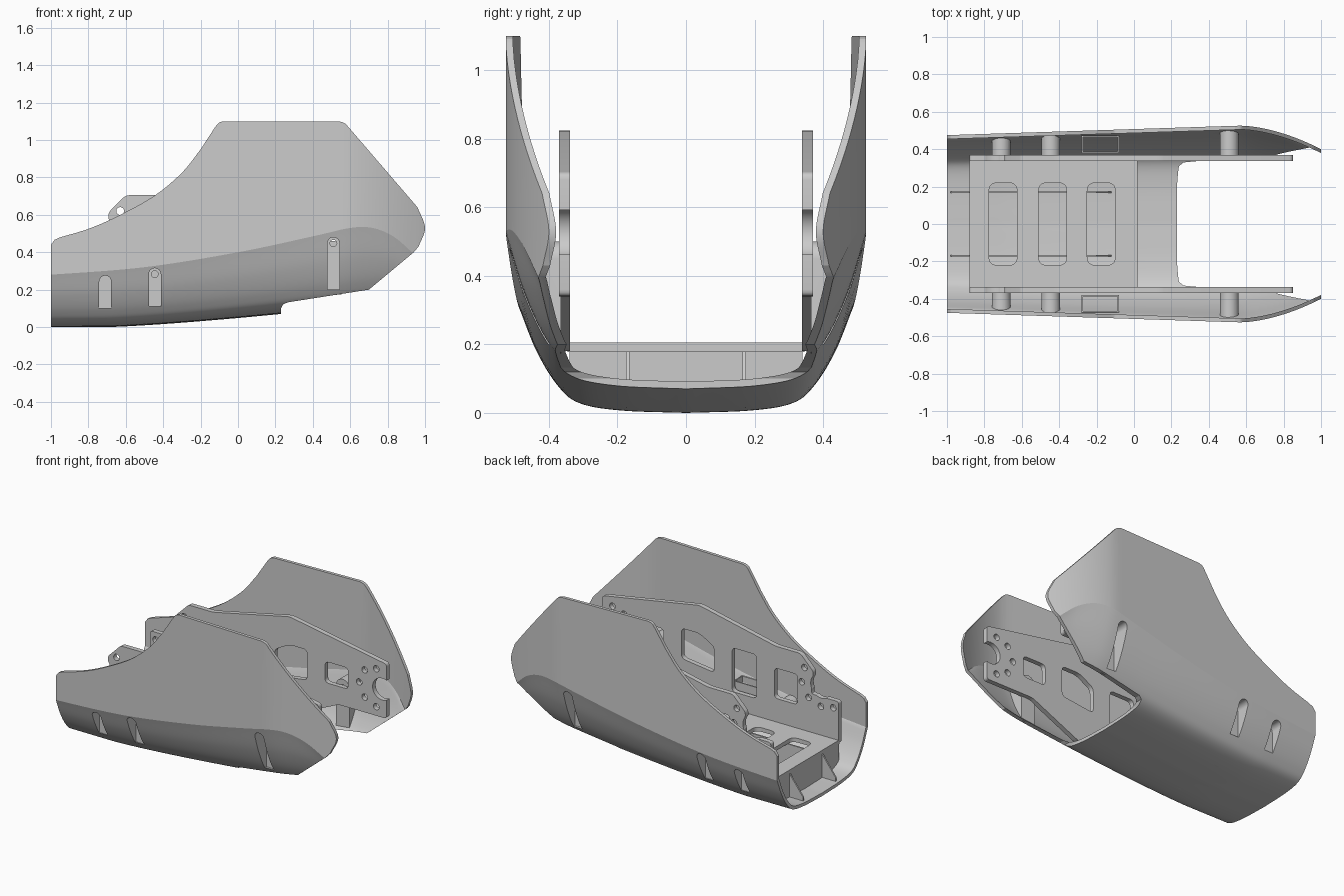
import bpy, bmesh, math
from mathutils import Vector

if "Cube" in bpy.data.objects:
    bpy.data.objects.remove(bpy.data.objects["Cube"])

T = 0.021  # shell thickness


def make(name, bm):
    bmesh.ops.recalc_face_normals(bm, faces=bm.faces)
    me = bpy.data.meshes.new(name)
    bm.to_mesh(me)
    bm.free()
    ob = bpy.data.objects.new(name, me)
    bpy.context.collection.objects.link(ob)
    return ob


def prism(name, polys, axis="y"):
    """Extrude each (points, start, end) along y (points are x,z) or z (points are x,y)."""
    bm = bmesh.new()
    for pts, a, b in polys:
        co = (lambda p, d: (p[0], d, p[1])) if axis == "y" else (lambda p, d: (p[0], p[1], d))
        lo = [bm.verts.new(co(p, a)) for p in pts]
        hi = [bm.verts.new(co(p, b)) for p in pts]
        bm.faces.new(lo)
        bm.faces.new(hi)
        for i in range(len(pts)):
            j = (i + 1) % len(pts)
            bm.faces.new((lo[i], lo[j], hi[j], hi[i]))
    return make(name, bm)


def apply(ob, mod):
    with bpy.context.temp_override(object=ob, active_object=ob, selected_objects=[ob]):
        bpy.ops.object.modifier_apply(modifier=mod.name)


def boolean(ob, tool, op="DIFFERENCE", keep=False):
    m = ob.modifiers.new("cut", "BOOLEAN")
    m.operation, m.object, m.solver = op, tool, "EXACT"
    apply(ob, m)
    if not keep:
        bpy.data.objects.remove(tool)


def mirror_y(ob):
    m = ob.modifiers.new("mirror", "MIRROR")
    m.use_axis = (False, True, False)
    m.use_mirror_merge = False
    apply(ob, m)


def smooth(ob, deg):
    bpy.ops.object.select_all(action="DESELECT")
    ob.select_set(True)
    bpy.context.view_layer.objects.active = ob
    bpy.ops.object.shade_smooth_by_angle(angle=math.radians(deg))


def spline(pts, n):
    """Catmull-Rom through 2D points, n samples per span."""
    p = [Vector(q) for q in pts]
    p = [2 * p[0] - p[1]] + p + [2 * p[-1] - p[-2]]
    out = []
    for i in range(1, len(p) - 2):
        a, b, c, d = p[i - 1:i + 3]
        for k in range(n):
            t = k / n
            out.append(0.5 * (2 * b + (c - a) * t + (2 * a - 5 * b + 4 * c - d) * t * t
                              + (3 * b - a - 3 * c + d) * t ** 3))
    return out + [p[-2]]


def rounded(pts, r, n=6):
    """Polygon with its corners rounded by quadratic arcs."""
    out, m = [], len(pts)
    for i in range(m):
        a, b, c = Vector(pts[i - 1]), Vector(pts[i]), Vector(pts[(i + 1) % m])
        s, e = b + (a - b).normalized() * r, b + (c - b).normalized() * r
        for k in range(n + 1):
            t = k / n
            out.append(s * (1 - t) ** 2 + b * (2 * t * (1 - t)) + e * t * t)
    return out


def rect(x0, x1, y0, y1):
    return [(x0, y0), (x1, y0), (x1, y1), (x0, y1)]


def circle(x, z, r, n=28):
    return [(x + r * math.cos(2 * math.pi * k / n), z + r * math.sin(2 * math.pi * k / n)) for k in range(n)]


def arch(x, z0, z1, r, n=14):
    return [(x - r, z0), (x + r, z0)] + [
        (x + r * math.cos(math.pi * k / n), z1 - r + r * math.sin(math.pi * k / n)) for k in range(n + 1)]


# Shell cross-section, varying along x
CREASE = spline([(-1.1, .275), (-1, .28), (-.5, .32), (0, .40), (.4, .485), (.6, .53),
                 (.72, .53), (.83, .485), (.93, .40), (1.1, .24)], 10)
LOWER = spline([(0, 0), (.4, .025), (.65, .1), (.78, .28), (.9, .6), (1, 1)], 8)


def crease(x):
    for a, b in zip(CREASE, CREASE[1:]):
        if x <= b.x:
            return a.y + (b.y - a.y) * (x - a.x) / (b.x - a.x)


def section(x, off):
    w = .527 - .0325 * (.6 - x) if x < .6 else .527
    if x > .55:
        w -= .127 * ((x - .55) / .45) ** 1.8
    b = .07 * (max(x + .7, 0) / .93) ** 1.3
    c = crease(x)
    half = [Vector((p.x * w, b + p.y * (c - b))) for p in LOWER] + [Vector((w, 1.25))]
    full = [Vector((-p.x, p.y)) for p in reversed(half[1:])] + half
    out = []
    for i, p in enumerate(full):
        t = full[min(i + 1, len(full) - 1)] - full[max(i - 1, 0)]
        t.normalize()
        out.append(p + Vector((-t.y, t.x)) * off)
    out[0].y = out[-1].y = 1.25
    return out


def loft(name, outer, inner=None):
    bm, rings = bmesh.new(), []
    for i in range(71):
        x = -1.04 + 2.08 * i / 70
        pts = section(x, outer)
        if inner is not None:
            pts = pts + section(x, inner)[::-1]
        rings.append([bm.verts.new((x, p.x, p.y)) for p in pts])
    for r, s in zip(rings, rings[1:]):
        for i in range(len(r)):
            j = (i + 1) % len(r)
            bm.faces.new((r[i], r[j], s[j], s[i]))
    bm.faces.new(rings[0])
    bm.faces.new(rings[-1])
    return make(name, bm)


# Outer shell, trimmed to its side outline
shell = loft("outer_shell", 0, T)
outline = [(-1, -.2), (.23, -.2), (.23, .1), (.24, .12), (.265, .132), (.7, .2), (.94, .4)]
outline += spline([(.965, .43), (1, .53), (.96, .64)], 6)
outline += spline([(.59, 1.07), (.57, 1.09), (.54, 1.1)], 3)
outline += spline([(-.08, 1.1), (-.105, 1.09), (-.125, 1.065)], 3)
outline += spline([(-.2, .95), (-.3, .825), (-.45, .7), (-.65, .59), (-.8, .525), (-.95, .48)], 6)
outline += [(-.98, .467), (-1, .44)]
boolean(shell, prism("trim", [(outline, -.8, .8)]), "INTERSECT")

# Mounting posts between shell and plates, with recessed pockets open to the outside
SPOTS = [(-.71, .10, .275), (-.445, .11, .315), (.51, .20, .48)]
core = loft("clip_core", T / 2)
posts = prism("mounting_posts", [(arch(x, a - .03, b + .02, .05), .365, .7) for x, a, b in SPOTS])
boolean(posts, core, "INTERSECT", keep=True)
pockets = [(arch(x, a, b, .032), .386, .75) for x, a, b in SPOTS]
boolean(posts, prism("pocket", pockets))
boolean(posts, prism("screw_hole", [(circle(x, b - .032, .018), .3, .5) for x, a, b in SPOTS[1:]]))
mirror_y(posts)
boolean(shell, prism("pocket", pockets + [(p, -a, -b) for p, a, b in pockets]))

# Thin-walled box socket on the inside of each wall
box = prism("box_socket", [(rect(-.28, -.08, .38, .472), .1, .37)], "z")
boolean(box, prism("hollow", [(rect(-.272, -.088, .388, .464), 0, .6)], "z"))
boolean(box, core, "INTERSECT")
mirror_y(box)

# Upright side plates
plate = rounded([(-.88, .18), (.15, .18), (.5, .34), (.85, .34), (.85, .7), (.14, .825), (-.42, .705),
                 (-.6, .705), (-.695, .61), (-.68, .46), (-.88, .46)], .02, 4)
side = prism("side_plates", [(plate, .338, .37)])
windows = [[(.03, .41), (.27, .44), (.27, .64), (.14, .64), (.03, .58)],
           rect(.4, .57, .46, .6), rect(-.28, -.1, .32, .61), rect(-.58, -.41, .36, .56)]
holes = [(.775, .65), (.69, .62), (.65, .53), (.69, .44), (.775, .40),
         (-.63, .62), (-.61, .52), (-.66, .43), (-.75, .395), (-.84, .41)]
cuts = [(rounded(w, .03), .3, .4) for w in windows]
cuts += [(circle(x, z, .021), .3, .4) for x, z in holes]
cuts += [(circle(.82, .527, .072), .3, .4), (circle(-.755, .53, .08), .3, .4)]
boolean(side, prism("openings", cuts))
mirror_y(side)

# Floor plate with three long slots
floor = prism("floor_plate", [(rect(-.88, .02, -.345, .345), .178, .205)], "z")
boolean(floor, prism("slots", [(rounded(rect(x, x + .15, -.22, .22), .045), .1, .3)
                               for x in (-.775, -.51, -.25)], "z"))

# Ribs and cross wall holding the floor plate above the shell
rib = [(-.98, .01), (-.5, .015), (-.12, .045), (-.12, .07), (-.2, .18), (-.88, .18), (-.98, .05)]
ribs = prism("floor_ribs", [(rib, s * .17 - .005, s * .17 + .005) for s in (-1, 1)])
wall = prism("cross_wall", [(rect(-.88, -.865, -.34, .34), .0, .18)], "z")
core2 = loft("clip_core", T / 2)
boolean(wall, core2, "INTERSECT")
bpy.data.objects.remove(core) if "clip_core" in bpy.data.objects else None

smooth(shell, 14)
for ob in (posts, side, floor):
    smooth(ob, 30)
